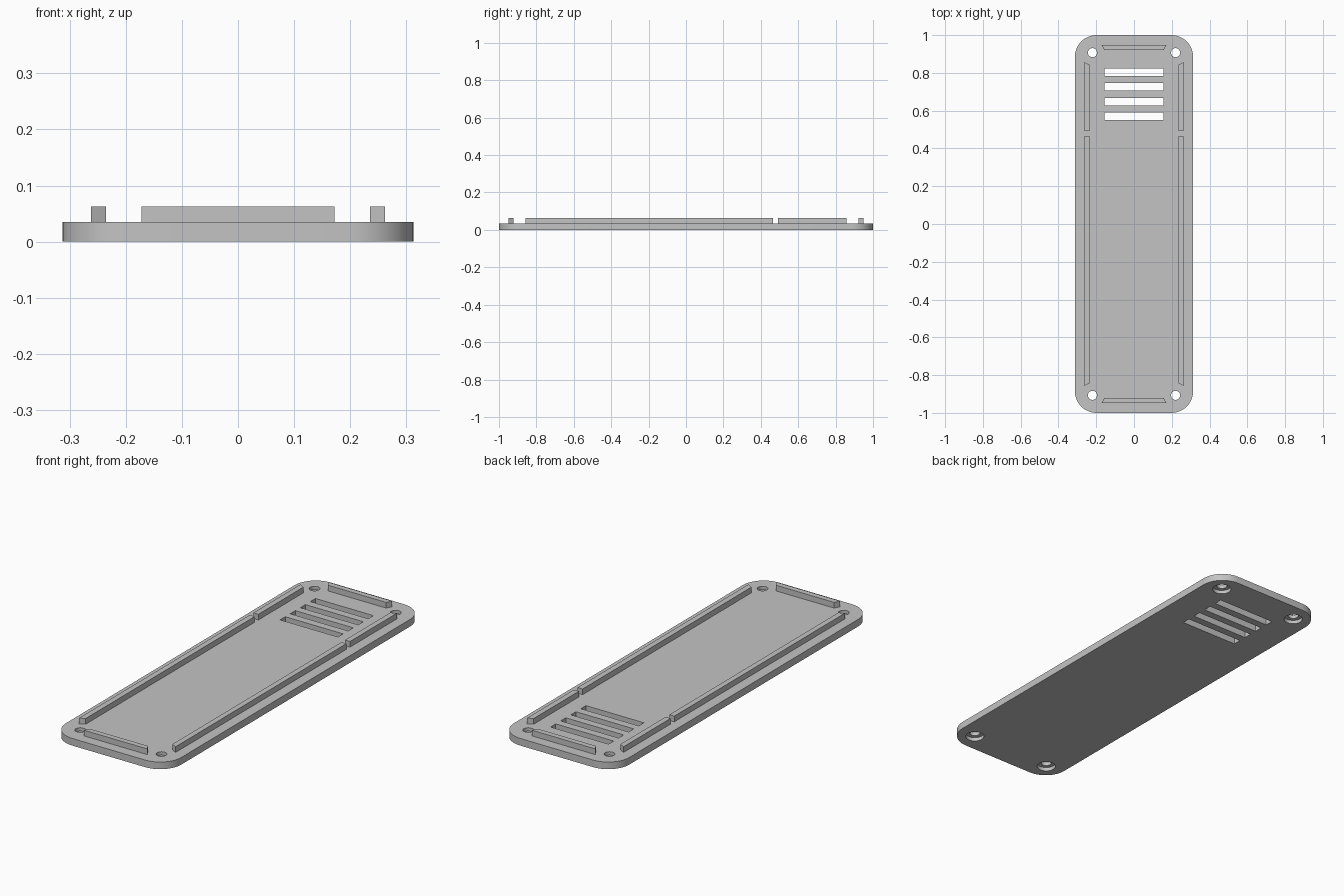
import bpy, bmesh
from math import pi, cos, sin, radians

cube = bpy.data.objects.get("Cube")
if cube:
    bpy.data.objects.remove(cube, do_unlink=True)

grey = bpy.data.materials.new("light grey plastic")
grey.use_nodes = True
colour = (0.55, 0.55, 0.55, 1)
grey.diffuse_color = colour
grey.node_tree.nodes["Principled BSDF"].inputs["Base Color"].default_value = colour

HALF_W, HALF_L, THICK, RIB_TOP = 0.313, 1.0, 0.035, 0.063
CORNER = 0.115


def prism(name, outline, z0, z1):
    """Extrude a flat outline between two heights."""
    bm = bmesh.new()
    base = bm.faces.new([bm.verts.new((x, y, z0)) for x, y in outline])
    top = bmesh.ops.extrude_face_region(bm, geom=[base])["geom"]
    moved = [v for v in top if isinstance(v, bmesh.types.BMVert)]
    bmesh.ops.translate(bm, verts=moved, vec=(0, 0, z1 - z0))
    bmesh.ops.recalc_face_normals(bm, faces=bm.faces)
    mesh = bpy.data.meshes.new(name)
    bm.to_mesh(mesh)
    bm.free()
    obj = bpy.data.objects.new(name, mesh)
    bpy.context.collection.objects.link(obj)
    mesh.materials.append(grey)
    return obj


def arc(cx, cy, r, start, end, steps):
    angles = [start + (end - start) * i / steps for i in range(steps + 1)]
    return [(cx + r * cos(a), cy + r * sin(a)) for a in angles]


def circle(cx, cy, r):
    return arc(cx, cy, r, 0, 2 * pi, 32)[:-1]


# Base plate with rounded corners
outline = []
for i, (sx, sy) in enumerate([(1, 1), (-1, 1), (-1, -1), (1, -1)]):
    outline += arc(sx * (HALF_W - CORNER), sy * (HALF_L - CORNER), CORNER,
                   i * pi / 2, (i + 1) * pi / 2, 12)
plate = prism("base_plate", outline, 0, THICK)

# Screw holes with counterbores underneath
cutters = []
for sx in (-1, 1):
    for sy in (-1, 1):
        x, y = sx * 0.22, sy * 0.907
        cutters.append(prism("screw_hole_cutter", circle(x, y, 0.024), -0.1, 0.1))
        cutters.append(prism("counterbore_cutter", circle(x, y, 0.043), -0.1, 0.018))

# Vent slots
for i in range(4):
    y = 0.804 - i * 0.078
    slot = [(-0.157, y - 0.02), (0.157, y - 0.02), (0.157, y + 0.02), (-0.157, y + 0.02)]
    cutters.append(prism("vent_slot_cutter", slot, -0.1, 0.1))

for cutter in cutters:
    cutter.hide_render = True
    cut = plate.modifiers.new("cut", "BOOLEAN")
    cut.operation = "DIFFERENCE"
    cut.solver = "EXACT"
    cut.object = cutter
bpy.context.view_layer.update()
graph = bpy.context.evaluated_depsgraph_get()
finished = bpy.data.meshes.new_from_object(plate.evaluated_get(graph))
plate.modifiers.clear()
plate.data = finished
for cutter in cutters:
    bpy.data.objects.remove(cutter, do_unlink=True)

bpy.ops.object.select_all(action="DESELECT")
plate.select_set(True)
bpy.context.view_layer.objects.active = plate
bpy.ops.object.shade_smooth_by_angle(angle=radians(30))

# Locating ribs, mitred at the outer ends
OUT, INN = 0.262, 0.235
for side, s in (("left", 1), ("right", -1)):
    prism(side + "_long_rib", [(s * OUT, -0.857), (s * OUT, 0.465),
                               (s * INN, 0.465), (s * INN, -0.843)], THICK, RIB_TOP)
    prism(side + "_short_rib", [(s * OUT, 0.493), (s * OUT, 0.857),
                                (s * INN, 0.843), (s * INN, 0.493)], THICK, RIB_TOP)
for end, s in (("front", -1), ("back", 1)):
    prism(end + "_rib", [(-0.172, s * 0.948), (0.172, s * 0.948),
                         (0.157, s * 0.921), (-0.157, s * 0.921)], THICK, RIB_TOP)
